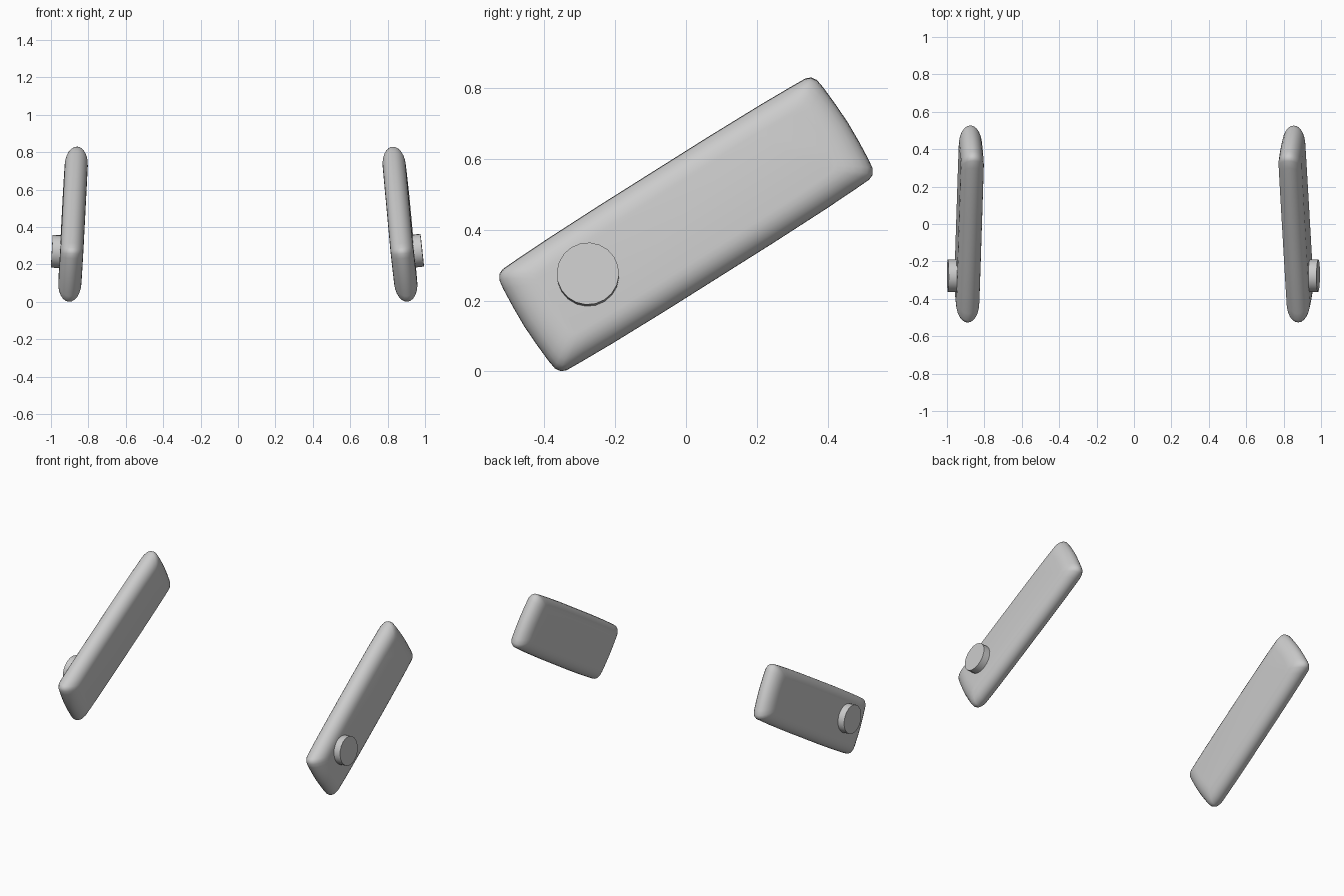
import bpy, bmesh, math
from mathutils import Matrix, Vector

if "Cube" in bpy.data.objects:
    bpy.data.objects.remove(bpy.data.objects["Cube"])

grey = bpy.data.materials.new("light grey")
grey.diffuse_color = (0.6, 0.6, 0.6, 1)
grey.use_nodes = True
grey.node_tree.nodes["Principled BSDF"].inputs["Base Color"].default_value = grey.diffuse_color

ANGLE = math.radians(32.2)
HALF_T = 0.062

# One quarter of the softly bulged slab outline (along length, across width)
QUARTER = [(0.54, 0.0), (0.538, 0.06), (0.534, 0.12), (0.53, 0.148), (0.52, 0.163),
           (0.505, 0.169), (0.46, 0.171), (0.36, 0.174), (0.18, 0.176), (0.0, 0.176)]


def outline():
    q = QUARTER
    pts = list(q)
    pts += [(-u, v) for u, v in reversed(q[:-1])]
    pts += [(-u, -v) for u, v in q[1:]]
    pts += [(u, -v) for u, v in reversed(q[1:-1])]
    return pts


def frame(side, x, p, q):
    """Slab axes: length, width, outward normal; p and q are the lean along y and z."""
    c, s = math.cos(ANGLE), math.sin(ANGLE)
    u = Vector((p * c + q * s, c, s)).normalized()
    v = Vector((-p * s + q * c, -s, c)).normalized()
    n = Vector((side, -side * p, -side * q)).normalized()
    m = Matrix((u, v, n)).transposed().to_4x4()
    m.translation = (x, 0, 0.415)
    return m


def finish(name, bm, matrix, angle):
    bm.transform(matrix)
    bmesh.ops.recalc_face_normals(bm, faces=bm.faces)
    mesh = bpy.data.meshes.new(name)
    bm.to_mesh(mesh)
    bm.free()
    mesh.materials.append(grey)
    ob = bpy.data.objects.new(name, mesh)
    bpy.context.collection.objects.link(ob)
    bpy.ops.object.select_all(action='DESELECT')
    ob.select_set(True)
    bpy.context.view_layer.objects.active = ob
    bpy.ops.object.shade_smooth_by_angle(angle=math.radians(angle))


def slab(name, matrix):
    # Stacked outline rings, inset towards both faces for a fully rounded rim
    bm = bmesh.new()
    rings = []
    steps = 12
    for i in range(steps + 1):
        t = math.pi * (i / steps - 0.5)
        inset = 1 - math.cos(t)
        su, sv = 1 - 0.09 * inset / 0.54, 1 - 0.07 * inset / 0.176
        rings.append([bm.verts.new((u * su, v * sv, HALF_T * math.sin(t)))
                      for u, v in outline()])
    n = len(rings[0])
    for a, b in zip(rings, rings[1:]):
        for k in range(n):
            bm.faces.new((a[k], a[(k + 1) % n], b[(k + 1) % n], b[k]))
    bm.faces.new(rings[0])
    bm.faces.new(rings[-1])
    finish(name, bm, matrix, 50)


def pivot_disc(name, matrix):
    # Round boss on the outer face, near the lower front end
    bm = bmesh.new()
    bmesh.ops.create_cone(bm, cap_ends=True, segments=20, radius1=0.088,
                          radius2=0.088, depth=0.06)
    place = Matrix.Translation((-0.314, 0.02, HALF_T + 0.044 - 0.03))
    finish(name, bm, matrix @ place, 35)


for label, side, x, p, q in (("left", -1, -0.882, -0.004, 0.058),
                             ("right", 1, 0.866, 0.01, -0.108)):
    m = frame(side, x, p, q)
    slab(label + "_slab", m)
    pivot_disc(label + "_pivot_disc", m)
